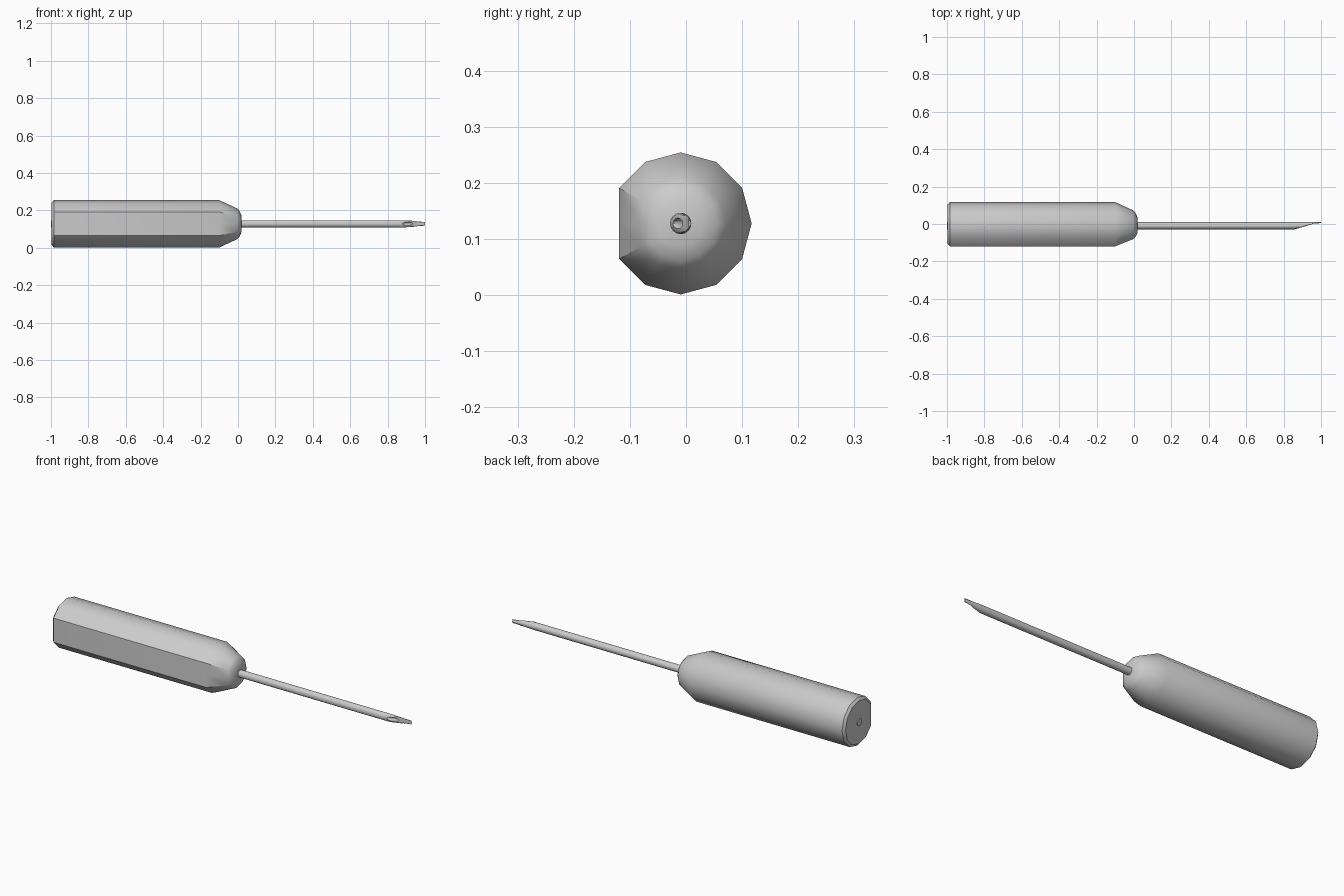
import bpy, bmesh
from math import radians, cos, sin, tau

if "Cube" in bpy.data.objects:
    bpy.data.objects.remove(bpy.data.objects["Cube"])

CY, CZ = -0.0095, 0.128   # tool axis


def loft(name, sections, angle):
    """Skin equal-sized vertex rings and cap both ends."""
    bm = bmesh.new()
    rings = [[bm.verts.new(p) for p in s] for s in sections]
    n = len(rings[0])
    for a, b in zip(rings, rings[1:]):
        for i in range(n):
            j = (i + 1) % n
            bm.faces.new((a[i], a[j], b[j], b[i]))
    bm.faces.new(rings[0])
    bm.faces.new(rings[-1])
    bmesh.ops.recalc_face_normals(bm, faces=bm.faces)
    me = bpy.data.meshes.new(name)
    bm.to_mesh(me)
    bm.free()
    ob = bpy.data.objects.new(name, me)
    bpy.context.collection.objects.link(ob)
    bpy.ops.object.select_all(action='DESELECT')
    ob.select_set(True)
    bpy.context.view_layer.objects.active = ob
    bpy.ops.object.shade_smooth_by_angle(angle=radians(angle))
    return ob


# Handle: twelve-sided grip with one broad flat on the front
def grip_ring(x, r):
    pts = []
    for i in range(12):
        a = tau * i / 12
        k = cos(radians(30)) if i == 6 else 1
        pts.append((x, CY + r * k * cos(a), CZ + r * sin(a)))
    return pts


loft("handle", [grip_ring(x, r) for x, r in (
    (-0.996, 0.113), (-0.985, 0.1265), (-0.1, 0.1265),
    (-0.004, 0.082), (0.01, 0.066), (0.02, 0.04))], 40)


# Blade: round rod through the handle, cut obliquely to a thin tip
def rod_ring(x, cut, width):
    r = 0.019
    return [(x, max(CY + r * cos(tau * i / 16), cut), CZ + width * r * sin(tau * i / 16))
            for i in range(16)]


blade = loft("blade", [rod_ring(*s) for s in (
    (-1.0, -1, 1), (0.86, -1, 1), (0.89, -0.0197, 1),
    (0.95, -0.002, 0.8), (0.955, 0.001, 0.75), (1.0, 0.005, 0.55))], 35)

# Scooped hollow in the oblique face
bpy.ops.mesh.primitive_uv_sphere_add(segments=20, ring_count=12, radius=1,
                                     location=(0.907, -0.0147, CZ), rotation=(0, 0, 0.286))
cutter = bpy.context.object
cutter.name = "hollow_cutter"
cutter.scale = (0.03, 0.009, 0.0095)
cutter.hide_render = True
cutter.hide_set(True)
mod = blade.modifiers.new("hollow", 'BOOLEAN')
mod.operation = 'DIFFERENCE'
mod.object = cutter
mod.solver = 'EXACT'
